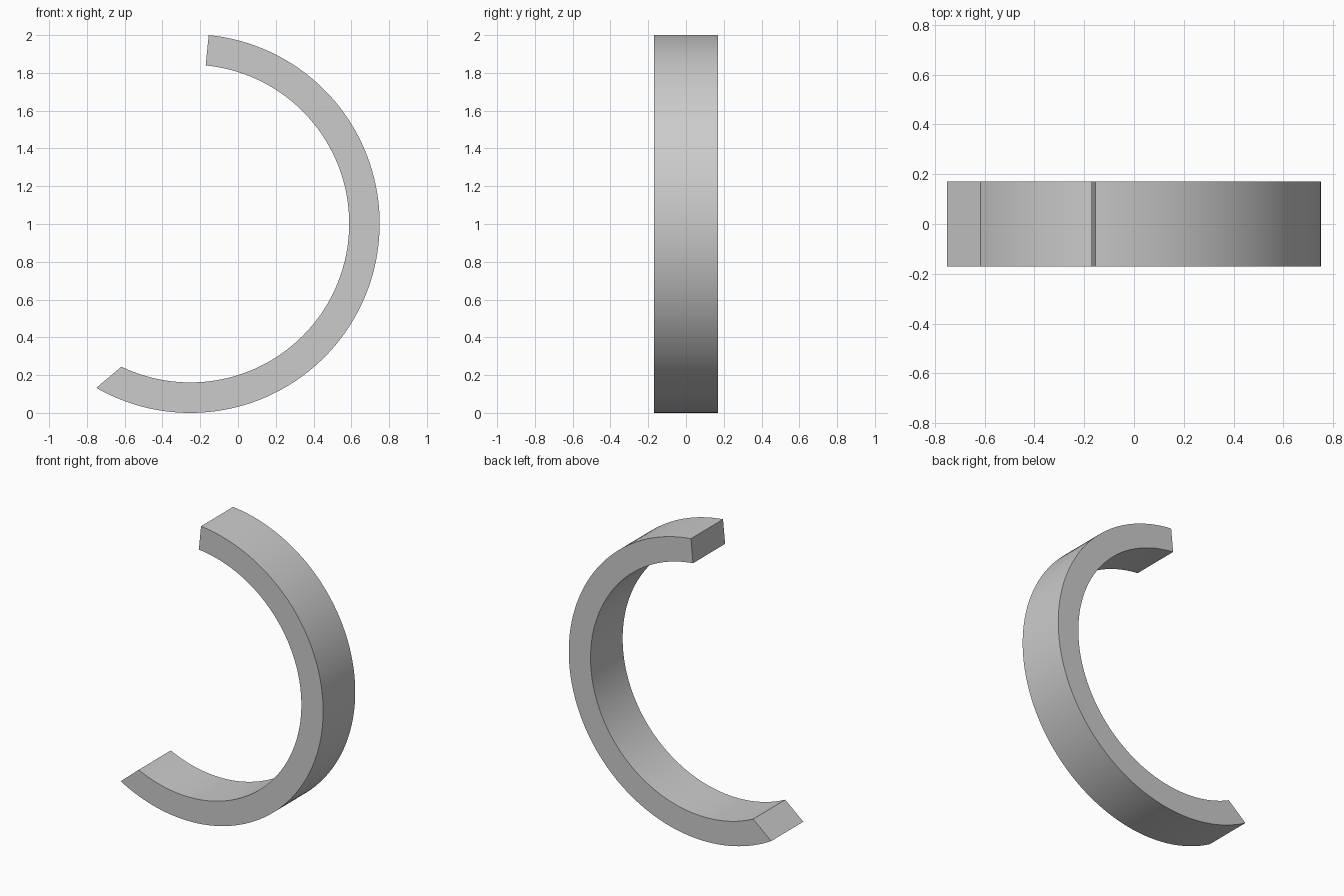
import bpy, bmesh
from math import cos, sin, radians

cube = bpy.data.objects.get("Cube")
if cube:
    bpy.data.objects.remove(cube, do_unlink=True)

OUTER, INNER, HALF_WIDTH, STEPS = 1.0023, 0.841, 0.17, 96
CX, CZ = 0.75 - OUTER, OUTER
TOP = 84.45                            # radial cut at the upper end
LOW_OUTER, LOW_INNER = -119.8, -115.7  # slanted cut at the lower end

grey = bpy.data.materials.new("plain grey")
grey.use_nodes = True
colour = (0.6, 0.6, 0.6, 1)
grey.diffuse_color = colour
grey.node_tree.nodes["Principled BSDF"].inputs["Base Color"].default_value = colour

# Open band: a rectangular section swept along the arc
bm = bmesh.new()


def section(t):
    def point(radius, low, y):
        a = radians(low + (TOP - low) * t)
        return bm.verts.new((CX + radius * cos(a), y, CZ + radius * sin(a)))
    return [point(OUTER, LOW_OUTER, -HALF_WIDTH), point(OUTER, LOW_OUTER, HALF_WIDTH),
            point(INNER, LOW_INNER, HALF_WIDTH), point(INNER, LOW_INNER, -HALF_WIDTH)]


rings = [section(i / STEPS) for i in range(STEPS + 1)]
for a, b in zip(rings, rings[1:]):
    for i in range(4):
        j = (i + 1) % 4
        bm.faces.new((a[i], a[j], b[j], b[i]))

# End caps
bm.faces.new(rings[0])
bm.faces.new(rings[-1])
bmesh.ops.recalc_face_normals(bm, faces=bm.faces)

mesh = bpy.data.meshes.new("open_band")
bm.to_mesh(mesh)
bm.free()
mesh.materials.append(grey)
band = bpy.data.objects.new("open_band", mesh)
bpy.context.collection.objects.link(band)

bpy.ops.object.select_all(action="DESELECT")
band.select_set(True)
bpy.context.view_layer.objects.active = band
bpy.ops.object.shade_smooth_by_angle(angle=radians(30))
